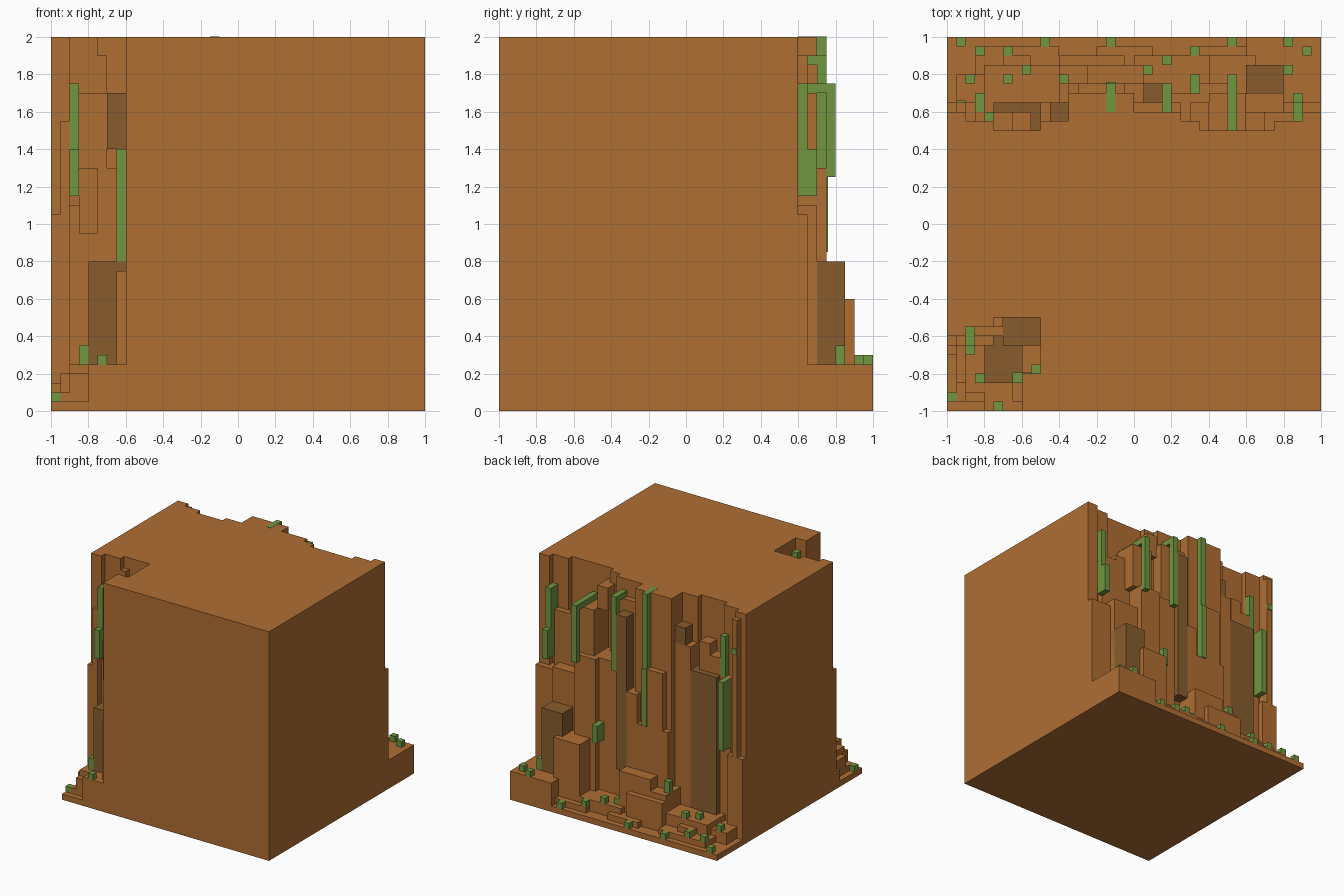
import bpy, bmesh

if "Cube" in bpy.data.objects:
    bpy.data.objects.remove(bpy.data.objects["Cube"], do_unlink=True)


def make_material(name, rgb):
    mat = bpy.data.materials.new(name)
    mat.use_nodes = True
    mat.diffuse_color = (*rgb, 1)
    mat.node_tree.nodes["Principled BSDF"].inputs["Base Color"].default_value = (*rgb, 1)
    return mat


CLAY = make_material("clay_brown", (0.434, 0.156, 0.034))
DARK = make_material("dark_earth", (0.246, 0.107, 0.027))
GREEN = make_material("moss_green", (0.168, 0.305, 0.051))


def finish(name, bm, mat):
    bmesh.ops.recalc_face_normals(bm, faces=bm.faces)
    mesh = bpy.data.meshes.new(name)
    bm.to_mesh(mesh)
    bm.free()
    mesh.materials.append(mat)
    obj = bpy.data.objects.new(name, mesh)
    bpy.context.collection.objects.link(obj)


def boxes(name, mat, items):
    """One object from boxes given as x0, x1, y0, y1, z0, z1."""
    bm = bmesh.new()
    for x0, x1, y0, y1, z0, z1 in items:
        verts = bmesh.ops.create_cube(bm, size=1)["verts"]
        bmesh.ops.scale(bm, vec=(x1 - x0, y1 - y0, z1 - z0), verts=verts)
        bmesh.ops.translate(bm, vec=((x0 + x1) / 2, (y0 + y1) / 2, (z0 + z1) / 2), verts=verts)
    finish(name, bm, mat)


def tufts(name, items):
    """Small moss cubes given as x, y, base height, height."""
    boxes(name, GREEN, [(x, x + .05, y, y + .05, z, z + h) for x, y, z, h in items])


# Ground slab
boxes("base_slab", CLAY, [(-1, 1, -1, 1, 0, .05)])

# Main block: stepped plan outline pulled up to the full height
outline = [(-.6, -1), (1, -1), (1, .6), (.9, .6), (.9, .55), (.75, .55), (.75, .5),
           (.35, .5), (.35, .55), (.25, .55), (.25, .6), (0, .6), (0, .7), (-.35, .7),
           (-.35, .55), (-.5, .55), (-.5, .5), (-.75, .5), (-.75, .55), (-.9, .55),
           (-.9, .6), (-1, .6), (-1, -.6), (-.9, -.6), (-.9, -.55), (-.75, -.55),
           (-.75, -.5), (-.5, -.5), (-.5, -.8), (-.6, -.8)]
bm = bmesh.new()
face = bm.faces.new([bm.verts.new((x, y, .05)) for x, y in outline])
top = bmesh.ops.extrude_face_region(bm, geom=[face])["geom"]
bmesh.ops.translate(bm, vec=(0, 0, 1.95), verts=[v for v in top if isinstance(v, bmesh.types.BMVert)])
finish("cliff_body", bm, CLAY)

# Back cliff: standing columns (x0, x1, front y, z0, z1)
columns = [(.8, 1, .65, .05, 1.05), (.7, .85, .6, .05, 1.55), (.55, .8, .7, .05, 1.1),
           (.55, .7, .6, 1.1, 1.6), (.35, .55, .75, .05, 1.3), (.4, .6, .7, 1.3, 1.7),
           (.3, .4, .65, 1.7, 1.9), (.2, .35, .7, .05, 1.3), (.15, .25, .65, 1.3, 1.85),
           (.15, .2, .7, .05, 1.25), (0, .15, .65, .05, 1.85), (-.05, .05, .75, .05, 1.1),
           (-.3, -.15, .75, .05, 1.35), (-.35, -.05, .75, .05, .85),
           (-.5, -.35, .65, .05, 1.6), (-.65, -.55, .6, 1.4, 1.65),
           (-.75, -.65, .6, 1.3, 1.55), (-.85, -.75, .6, .05, 1.4),
           (-1, -.85, .65, .05, .75), (-.95, -.9, .65, .75, 1.95)]
boxes("back_columns", CLAY, [(a, b, .45, y, z0, z1) for a, b, y, z0, z1 in columns])

boxes("back_dark_blocks", DARK, [
    (.6, .8, .5, .85, .2, .8), (.05, .15, .5, .75, .4, 1.75),
    (-.75, -.5, .45, .65, .15, 1.4), (-.45, -.35, .5, .65, 1.6, 1.75)])

# Back rubble: heaps at the foot of the cliff
boxes("back_rubble", CLAY, [
    (.6, 1, .5, 1, .05, .25), (.4, .65, .5, .9, .05, .6), (.3, .6, .5, .95, .05, .1),
    (.0, .4, .5, .9, .05, .15), (-.25, .05, .5, .85, .05, .45), (-.4, -.2, .5, .85, .05, .35),
    (-.4, -.05, .5, .9, .05, .3), (-.5, -.4, .5, .85, .05, .2), (-.8, -.45, .5, .85, .05, .2),
    (-.7, -.55, .5, .9, .05, .15), (-.95, -.8, .5, .8, .05, .15), (-.85, -.4, .5, .95, .05, .1),
    (-.2, .1, .5, .95, .05, .1)])

# Back vines: hanging strips, some with a lip reaching back onto the ledge
boxes("back_vines", GREEN, [
    (.5, .55, .5, .8, 1.7, 1.75), (.5, .55, .75, .8, 1.25, 1.7),
    (.85, .9, .55, .65, 1.4, 1.75), (.85, .9, .6, .7, 1.15, 1.4),
    (.15, .2, .6, .75, 1.85, 1.9), (.15, .2, .7, .75, 1.25, 1.85),
    (.3, .35, .7, .8, .6, .75),
    (-.15, -.1, .6, .75, 1.95, 2.002), (-.15, -.1, .7, .75, 1.35, 1.95),
    (-.15, -.1, .7, .76, .85, 1.35),
    (-.8, -.75, .5, .6, 1.4, 1.75), (-.85, -.8, .6, .7, .8, 1.4),
    (-.95, -.9, .6, .66, 1.65, 1.7)])

tufts("back_moss", [
    (.8, .95, .25, .05), (.9, .9, .25, .05), (.8, .8, .25, .1),
    (.5, .95, .05, .05), (.3, .9, .1, .05), (.15, .85, .15, .05), (.05, .8, .15, .05),
    (-.15, .95, .05, .05), (-.4, .75, .35, .1), (-.5, .95, .05, .05),
    (-.6, .8, .2, .05), (-.7, .75, .2, .05), (-.7, .9, .1, .05),
    (-.9, .75, .15, .05), (-.85, .9, .1, .05), (-.95, .95, .05, .05)])

# Front right corner: ledges inside the cut-out
boxes("corner_ledges", CLAY, [
    (-1, -.9, -.65, -.55, .05, 1.05), (-.95, -.9, -.65, -.55, 1.05, 1.55),
    (-.9, -.75, -.6, -.45, .05, 1.1), (-.85, -.7, -.6, -.45, 1.3, 1.7),
    (-.85, -.75, -.65, -.45, .95, 1.3), (-.75, -.45, -.6, -.45, .05, 1.3),
    (-.6, -.45, -.8, -.45, .05, 1.3), (-.65, -.55, -.95, -.7, .05, .75),
    (-.75, -.7, -.55, -.45, 1.7, 1.9)])
boxes("corner_dark_blocks", DARK, [
    (-.8, -.6, -.85, -.6, .2, .8), (-.7, -.47, -.65, -.47, 1.4, 1.7)])

# Front right corner: rubble, vines and moss
boxes("corner_rubble", CLAY, [
    (-.8, -.55, -1, -.5, .05, .25), (-.9, -.75, -.9, -.5, .05, .25),
    (-.9, -.75, -.95, -.5, .05, .2), (-.95, -.85, -.85, -.5, .05, .2),
    (-1, -.9, -.7, -.5, .05, .15), (-.95, -.85, -.95, -.5, .05, .1)])
boxes("corner_vines", GREEN, [
    (-.9, -.85, -.65, -.5, 1.4, 1.75), (-.9, -.85, -.7, -.6, 1.15, 1.4),
    (-.65, -.55, -.85, -.795, .8, 1.4), (-.55, -.5, -.8, -.75, 1.55, 1.9)])
tufts("corner_moss", [
    (-.95, -.7, .15, .05), (-.85, -.85, .25, .1),
    (-.75, -1, .25, .05), (-1, -.95, .05, .05)])
